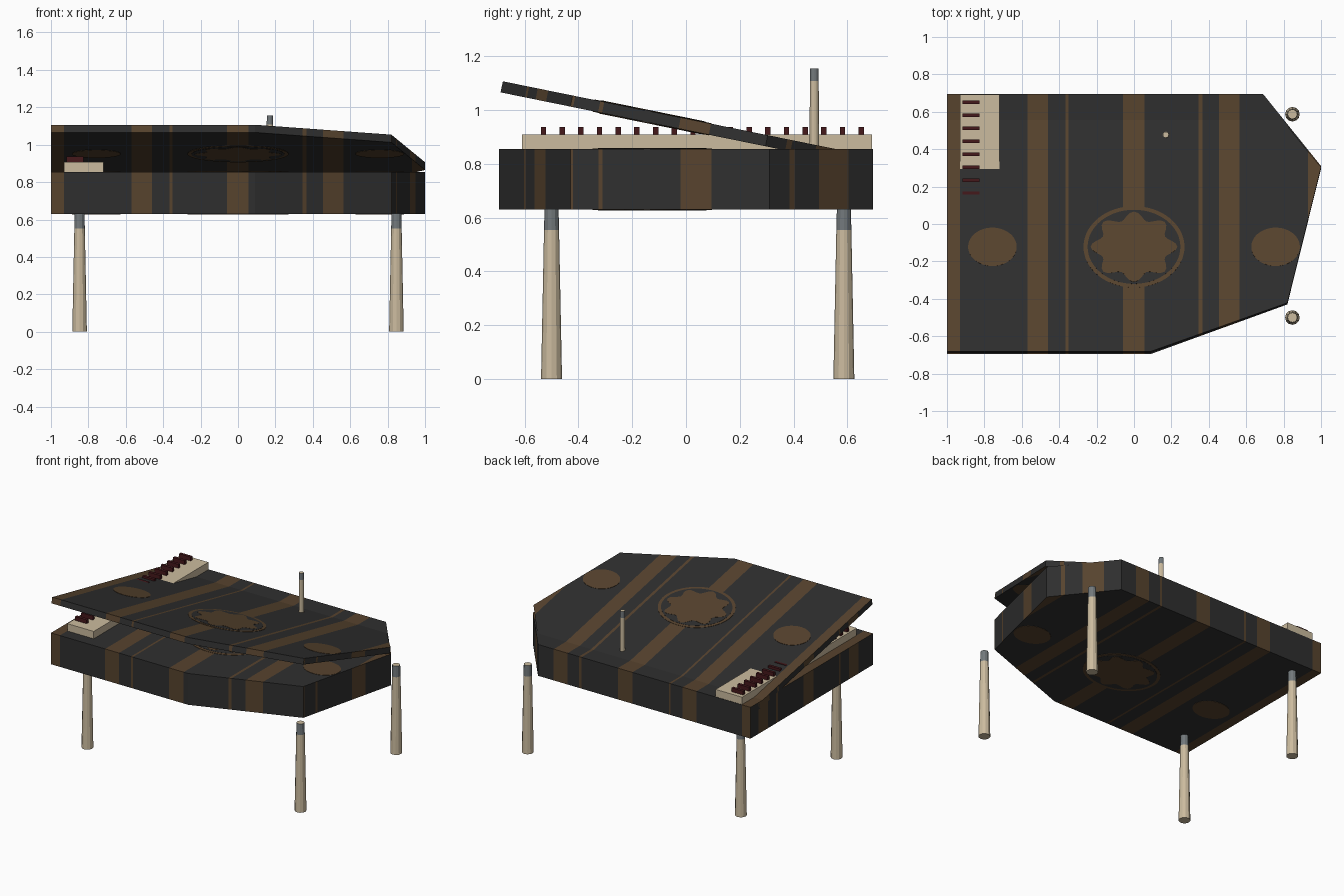
import bpy, bmesh, math
from mathutils import Matrix

if "Cube" in bpy.data.objects:
    bpy.data.objects.remove(bpy.data.objects["Cube"])


def material(name, rgb):
    m = bpy.data.materials.new(name)
    m.diffuse_color = (*rgb, 1)
    m.use_nodes = True
    m.node_tree.nodes["Principled BSDF"].inputs["Base Color"].default_value = m.diffuse_color
    return m


DARK = material("charcoal", (0.028, 0.028, 0.028))
BROWN = material("brown wood", (0.095, 0.056, 0.027))
CREAM = material("cream", (0.60, 0.50, 0.345))
GREY = material("steel grey", (0.17, 0.19, 0.20))
RED = material("dark red", (0.06, 0.009, 0.011))

OUTLINE = [(-1, -0.695), (0.09, -0.695), (0.82, -0.43), (1, 0.31), (0.69, 0.695), (-1, 0.695)]
STRIPES = [(-1.1, -0.93), (-0.57, -0.46), (-0.365, -0.35), (-0.06, 0.055),
           (0.345, 0.365), (0.455, 0.565), (0.93, 1.1)]
SIDE_SHIFT = 0.04  # stripes on the end faces follow y, shifted a little
BODY_TOP, BODY_BOTTOM, LID_THICK = 0.855, 0.63, 0.042
LID = Matrix.Translation((0, 0, 0.968)) @ Matrix.Rotation(math.radians(-11.5), 4, 'X')


def finish(name, bm, mats, matrix=Matrix()):
    bmesh.ops.recalc_face_normals(bm, faces=bm.faces)
    me = bpy.data.meshes.new(name)
    bm.to_mesh(me)
    bm.free()
    for m in mats:
        me.materials.append(m)
    ob = bpy.data.objects.new(name, me)
    ob.matrix_world = matrix
    bpy.context.collection.objects.link(ob)
    return ob


def prism(pts, z0, z1):
    bm = bmesh.new()
    face = bm.faces.new([bm.verts.new((x, y, z0)) for x, y in pts])
    new = bmesh.ops.extrude_face_region(bm, geom=[face])["geom"]
    bmesh.ops.translate(bm, vec=(0, 0, z1 - z0),
                        verts=[v for v in new if isinstance(v, bmesh.types.BMVert)])
    bmesh.ops.recalc_face_normals(bm, faces=bm.faces)
    return bm


def striped_panel(name, z0, z1, matrix=Matrix()):
    """Piano outline cut along the stripe borders, coloured by position."""
    bm = prism(OUTLINE, z0, z1)
    for border in [b for s in STRIPES for b in s]:
        for co, no in (((border, 0, 0), (1, 0, 0)), ((0, border + SIDE_SHIFT, 0), (0, 1, 0))):
            bmesh.ops.bisect_plane(bm, geom=bm.verts[:] + bm.edges[:] + bm.faces[:],
                                   plane_co=co, plane_no=no, dist=1e-5)
    for f in bm.faces:
        c, n = f.calc_center_median(), f.normal
        end_face = abs(n.z) < 0.5 and abs(n.x) > abs(n.y)
        u = c.y - SIDE_SHIFT if end_face else c.x
        f.material_index = int(any(a < u < b for a, b in STRIPES))
    return finish(name, bm, [DARK, BROWN], matrix)


def ellipse(cx, rx, ry, wave=0, n=64):
    pts = []
    for i in range(n):
        t = 2 * math.pi * i / n
        r = 1 + wave * math.cos(8 * t)
        pts.append((cx + rx * r * math.cos(t), -0.125 + ry * r * math.sin(t)))
    return pts


def medallions(name, z, up, matrix=Matrix()):
    """Thin inlay plates: central rosette in a ring, and two side ovals."""
    for part, pts, h, mat in (
            ("ring", ellipse(0, 0.27, 0.222), 0.002, BROWN),
            ("gap", ellipse(0, 0.248, 0.202), 0.003, DARK),
            ("rosette", ellipse(0, 0.205, 0.17, 0.13), 0.004, BROWN),
            ("left_oval", ellipse(-0.757, 0.13, 0.105), 0.002, BROWN),
            ("right_oval", ellipse(0.757, 0.13, 0.105), 0.002, BROWN)):
        bm = prism(pts, z - up * 0.001, z + up * h)
        finish(f"{name}_{part}", bm, [mat], matrix)


def box(name, lo, hi, mat):
    pts = [(lo[0], lo[1]), (hi[0], lo[1]), (hi[0], hi[1]), (lo[0], hi[1])]
    return finish(name, prism(pts, lo[2], hi[2]), [mat])


def post(name, x, y, rings, n=12):
    """Tapered post; rings are (z, radius), the topmost section is steel."""
    bm = bmesh.new()
    loops = [[bm.verts.new((x + r * math.cos(2 * math.pi * i / n),
                            y + r * math.sin(2 * math.pi * i / n), z)) for i in range(n)]
             for z, r in rings]
    bm.faces.new(loops[0])
    bm.faces.new(loops[-1])
    for k in range(len(loops) - 1):
        for i in range(n):
            j = (i + 1) % n
            f = bm.faces.new((loops[k][i], loops[k][j], loops[k + 1][j], loops[k + 1][i]))
            f.material_index = int(k == len(loops) - 2)
    return finish(name, bm, [CREAM, GREY])


# body and raised lid
striped_panel("body", BODY_BOTTOM, BODY_TOP)
striped_panel("lid", -LID_THICK, 0, LID)
medallions("body_top", BODY_TOP, 1)
medallions("body_bottom", BODY_BOTTOM, -1)
medallions("lid_top", 0, 1, LID)
medallions("lid_underside", -LID_THICK, -1, LID)

# keyboard along the left end
box("keyboard", (-0.93, -0.61, BODY_TOP - 0.01), (-0.72, 0.692, 0.908), CREAM)
for i in range(18):
    y = -0.53 + 0.0695 * i
    box(f"key_{i + 1}", (-0.917, y - 0.01, 0.9), (-0.825, y + 0.01, 0.936), RED)

# legs
for sx, side in ((-1, "left"), (1, "right")):
    for y, end in ((-0.5, "front"), (0.587, "back")):
        post(f"{end}_{side}_leg", sx * 0.847, y, [(0, 0.039), (0.553, 0.028), (0.632, 0.026)])

# prop stick
post("prop_stick", 0.17, 0.477, [(0.82, 0.0175), (1.108, 0.0165), (1.155, 0.016)])
